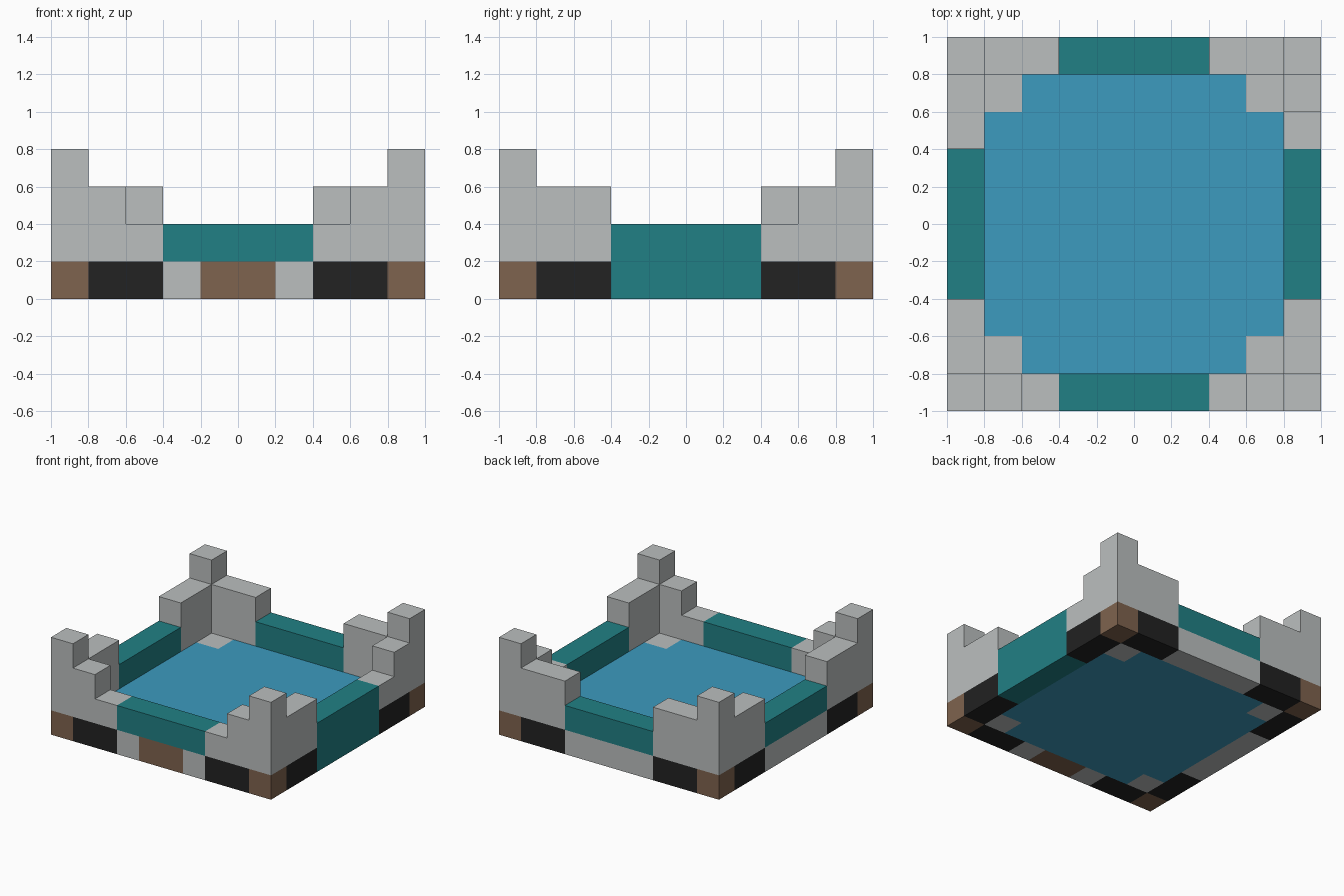
import bpy
import bmesh
from mathutils import Vector

CELL = 0.2   # edge of one building block
N = 10       # blocks along each side

if "Cube" in bpy.data.objects:
    bpy.data.objects.remove(bpy.data.objects["Cube"], do_unlink=True)


def srgb(r, g, b):
    def lin(c):
        c /= 255
        return c / 12.92 if c <= 0.04045 else ((c + 0.055) / 1.055) ** 2.4
    return (lin(r), lin(g), lin(b), 1.0)


def material(name, colour):
    mat = bpy.data.materials.new(name)
    mat.use_nodes = True
    mat.diffuse_color = colour
    mat.node_tree.nodes["Principled BSDF"].inputs["Base Color"].default_value = colour
    return mat


stone = material("pale stone", srgb(187, 191, 191))
teal = material("teal", srgb(33, 128, 133))
water = material("water blue", srgb(60, 155, 191))
brown = material("brown", srgb(127, 99, 78))
black = material("black", srgb(34, 34, 34))

blocks = {}      # block position -> part name
part_mats = {}   # part name -> material


def fill(part, mat, xs, ys, zs):
    """Fill a box of blocks; ranges are (first, past the last)."""
    part_mats[part] = mat
    for x in range(*xs):
        for y in range(*ys):
            for z in range(*zs):
                blocks[x, y, z] = part


def span(first, last, mirrored):
    """A range of blocks, optionally mirrored to the far end."""
    return (N - last, N - first) if mirrored else (first, last)


# Pool floor
fill("pool_floor", water, (1, 9), (1, 9), (0, 1))

# Middle of each wall: base course and teal rail
MID = (3, 7)
for side, edge, along_x, base in (
        ("front", (0, 1), True, stone), ("back", (9, 10), True, stone),
        ("right", (0, 1), False, stone), ("left", (9, 10), False, teal)):
    xs, ys = (MID, edge) if along_x else (edge, MID)
    fill(side + "_base", base, xs, ys, (0, 1))
    fill(side + "_rail", teal, xs, ys, (1, 2))

# Door in the front base
fill("front_door", brown, (4, 6), (0, 1), (0, 1))

# Corners: footing, dark base, stepped stone walls and tower
for left in (False, True):
    for back in (False, True):
        name = ("back_" if back else "front_") + ("left_" if left else "right_")
        ex, ey = span(0, 1, left), span(0, 1, back)
        sx, sy = span(1, 3, left), span(1, 3, back)
        fill(name + "footing", brown, ex, ey, (0, 1))
        fill(name + "dark_base", black, sx, ey, (0, 1))
        fill(name + "dark_base", black, ex, sy, (0, 1))
        fill(name + "floor_tile", stone, span(1, 2, left), span(1, 2, back), (0, 1))
        # Some wall ends step down one block beside the rail
        x_high = 3 if back else 2
        y_high = 2 if (left and back) else 3
        tower = name + "tower"
        fill(tower, stone, ex, ey, (1, 4))
        fill(tower, stone, sx, ey, (1, 2))
        fill(tower, stone, ex, sy, (1, 2))
        fill(tower, stone, span(1, x_high, left), ey, (2, 3))
        fill(tower, stone, ex, span(1, y_high, back), (2, 3))


def build(part):
    """Make one part from the outer faces of its blocks."""
    bm = bmesh.new()
    for pos, owner in blocks.items():
        if owner != part:
            continue
        centre = Vector(pos) + Vector((0.5, 0.5, 0.5))
        for axis in range(3):
            for sign in (-1, 1):
                n = Vector((0, 0, 0))
                n[axis] = sign
                if tuple(int(p + d) for p, d in zip(pos, n)) in blocks:
                    continue
                u = Vector((0, 0, 0))
                u[(axis + 1) % 3] = 1
                v = n.cross(u)
                quad = [centre + (n + a * u + b * v) / 2
                        for a, b in ((-1, -1), (1, -1), (1, 1), (-1, 1))]
                bm.faces.new([bm.verts.new((c - Vector((N / 2, N / 2, 0))) * CELL)
                              for c in quad])
    # Join the blocks and merge their flat areas
    bmesh.ops.remove_doubles(bm, verts=bm.verts[:], dist=0.001)
    bmesh.ops.dissolve_limit(bm, angle_limit=0.01, verts=bm.verts[:], edges=bm.edges[:])
    mesh = bpy.data.meshes.new(part)
    bm.to_mesh(mesh)
    bm.free()
    mesh.materials.append(part_mats[part])
    bpy.context.collection.objects.link(bpy.data.objects.new(part, mesh))


for part in part_mats:
    build(part)
